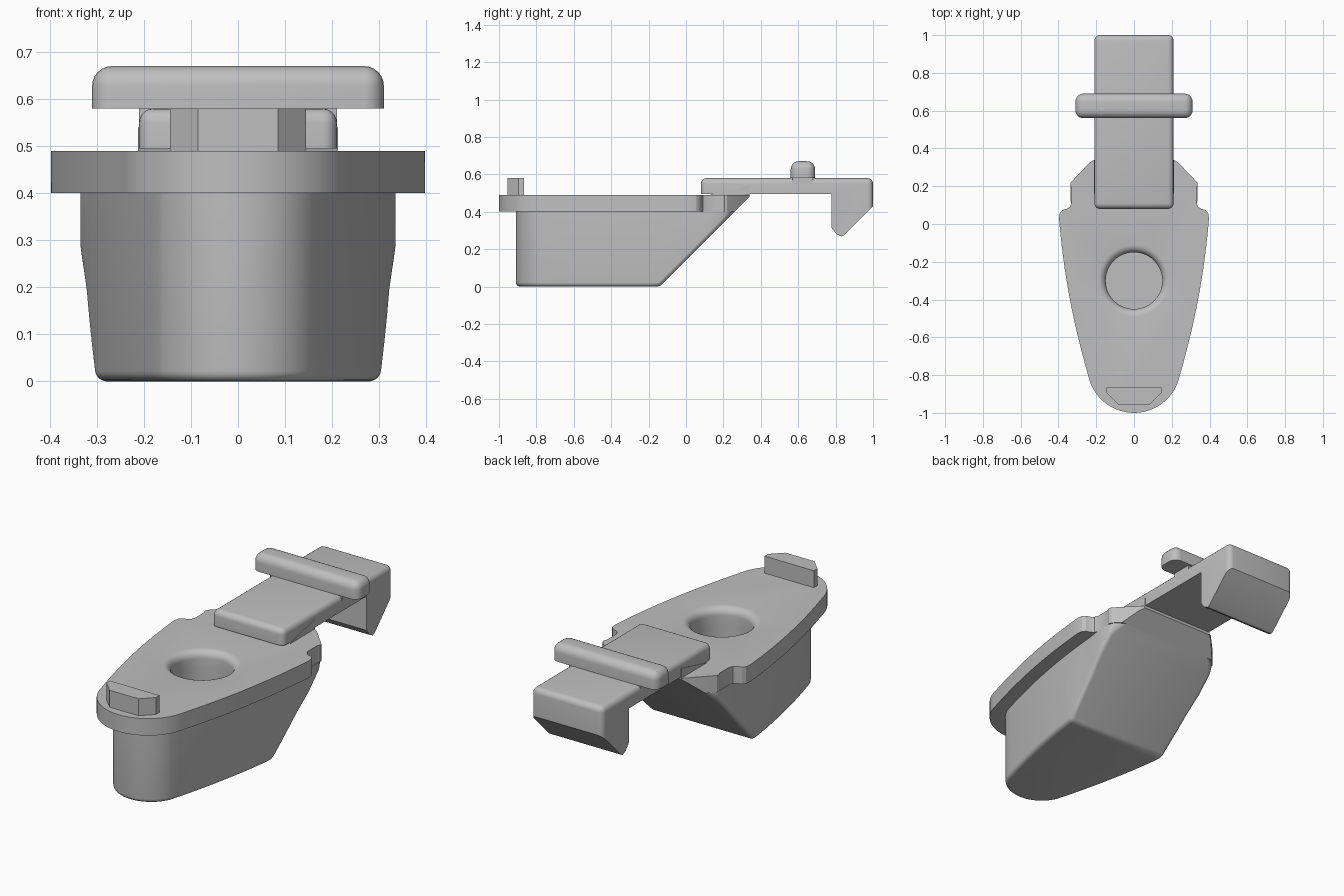
import bpy, bmesh, math
from mathutils import Vector

if "Cube" in bpy.data.objects:
    bpy.data.objects.remove(bpy.data.objects["Cube"])

grey = bpy.data.materials.new("plain_grey")
grey.diffuse_color = (0.52, 0.52, 0.52, 1)
grey.use_nodes = True
grey.node_tree.nodes["Principled BSDF"].inputs["Base Color"].default_value = grey.diffuse_color


def finish(bm, name):
    bmesh.ops.recalc_face_normals(bm, faces=bm.faces)
    me = bpy.data.meshes.new(name)
    bm.to_mesh(me)
    bm.free()
    ob = bpy.data.objects.new(name, me)
    bpy.context.collection.objects.link(ob)
    me.materials.append(grey)
    return ob


def smooth(ob):
    bpy.ops.object.select_all(action='DESELECT')
    ob.select_set(True)
    bpy.context.view_layer.objects.active = ob
    bpy.ops.object.shade_smooth_by_angle(angle=math.radians(30))


def prism(points, offset):
    """Extrude a closed loop of 3D points along an offset."""
    bm = bmesh.new()
    face = bm.faces.new([bm.verts.new(p) for p in points])
    new = bmesh.ops.extrude_face_region(bm, geom=[face])['geom']
    bmesh.ops.translate(bm, vec=offset, verts=[v for v in new if isinstance(v, bmesh.types.BMVert)])
    bmesh.ops.recalc_face_normals(bm, faces=bm.faces)
    return bm


def round_edges(bm, test, radius, segments=5):
    edges = [e for e in bm.edges if test(e)]
    bmesh.ops.bevel(bm, geom=edges, offset=radius, segments=segments, profile=0.5,
                    affect='EDGES', clamp_overlap=True)


def outline(front, inset, rear):
    """Mirrored plan: round nose, bowed sides, then the given rear corners."""
    x0 = 0.243 - inset
    h = -0.8 - front
    r = (x0 * x0 + h * h) / (2 * h)
    a1 = math.atan2(x0, r - h)
    half = [(r * math.sin(a1 * i / 14), front + r - r * math.cos(a1 * i / 14)) for i in range(15)]
    for i in range(1, 17):
        t = i / 16
        half.append((x0 + 0.154 * t + 0.088 * t * (1 - t), -0.8 + 0.83 * t))
    half += rear
    return half + [(-x, y) for x, y in reversed(half[1:])]


def cut_slope(bm):
    """Slice away the back underside at 45 degrees."""
    res = bmesh.ops.bisect_plane(bm, geom=bm.verts[:] + bm.edges[:] + bm.faces[:],
                                 plane_co=(0, -0.14, 0), plane_no=(0, 1, -1), clear_outer=True)
    bmesh.ops.holes_fill(bm, edges=[e for e in bm.edges if e.is_boundary])
    bmesh.ops.recalc_face_normals(bm, faces=bm.faces)


# Body with rounded underside
plan = outline(-0.91, 0.075, [(0.335, 0.12), (0.335, 0.2), (0.325, 0.225), (0.215, 0.335)])
bm = prism([(x, y, 0) for x, y in plan], (0, 0, 0.4))
cut_slope(bm)
bm.normal_update()
round_edges(bm, lambda e: any(f.normal.z < -0.5 for f in e.link_faces)
            and not all(v.co.z > 0.399 for v in e.verts), 0.035)
body = finish(bm, "body")

# Flange with side notches
plan = outline(-1.0, 0, [(0.393, 0.057), (0.38, 0.073), (0.355, 0.081), (0.339, 0.092), (0.331, 0.115),
                         (0.331, 0.19), (0.338, 0.205), (0.335, 0.22), (0.235, 0.325), (0.21, 0.34)])
bm = prism([(x, y, 0.4) for x, y in plan], (0, 0, 0.09))
cut_slope(bm)
flange = finish(bm, "flange")

# Round well with a flared rim
ring = [(0.15, 0.1)] + [(0.19 - 0.04 * math.cos(a), 0.45 + 0.04 * math.sin(a))
                        for a in [math.pi / 2 * i / 6 for i in range(7)]] + [(0.19, 0.6)]
bm = bmesh.new()
N = 48
rows = [[bm.verts.new((r * math.cos(2 * math.pi * k / N), -0.3 + r * math.sin(2 * math.pi * k / N), z))
         for k in range(N)] for r, z in ring]
for a, b in zip(rows, rows[1:]):
    for k in range(N):
        bm.faces.new((a[k], a[(k + 1) % N], b[(k + 1) % N], b[k]))
bm.faces.new(rows[0])
bm.faces.new(rows[-1])
cutter = finish(bm, "well_cutter")
cutter.hide_render = True
cutter.hide_set(True)
for ob in (body, flange):
    mod = ob.modifiers.new("well", 'BOOLEAN')
    mod.operation = 'DIFFERENCE'
    mod.solver = 'EXACT'
    mod.object = cutter
    bpy.context.view_layer.objects.active = ob
    bpy.ops.object.modifier_apply(modifier="well")
    smooth(ob)
bpy.data.objects.remove(cutter)

# Front tab
half = [(0.085, -0.955), (0.145, -0.895), (0.145, -0.865)]
tab = half + [(-x, y) for x, y in reversed(half)]
finish(prism([(x, y, 0.49) for x, y in tab], (0, 0, 0.09)), "front_tab")

# Ramp under the strap
finish(prism([(-0.213, 0.12, 0.488), (-0.213, 0.34, 0.48), (-0.213, 0.34, 0.54)], (0.426, 0, 0)), "strap_ramp")

# Strap with a downward hook
side = [(0.08, 0.495), (0.777, 0.495), (0.777, 0.315), (0.805, 0.28), (0.83, 0.268),
        (0.845, 0.275), (1.0, 0.43), (1.0, 0.58), (0.08, 0.58)]
bm = prism([(-0.21, y, z) for y, z in side], (0.42, 0, 0))


def strap_edge(e):
    a, b = (v.co for v in e.verts)
    top = min(a.z, b.z) > 0.57
    upright = abs(a.y - b.y) < 1e-4 and abs(a.x - b.x) < 1e-4 and (a.y < 0.1 or a.y > 0.99)
    return top or upright


round_edges(bm, strap_edge, 0.03)
smooth(finish(bm, "strap_hook"))

# Cross grip
bm = prism([(-0.31, 0.56, 0.58), (0.31, 0.56, 0.58), (0.31, 0.69, 0.58), (-0.31, 0.69, 0.58)], (0, 0, 0.09))
round_edges(bm, lambda e: max(v.co.z for v in e.verts) > 0.6, 0.042, 6)
smooth(finish(bm, "cross_grip"))

# Square step joining grip and strap
finish(prism([(-0.21, 0.57, 0.5), (0.21, 0.57, 0.5), (0.21, 0.68, 0.5), (-0.21, 0.68, 0.5)],
             (0, 0, 0.085)), "grip_base")
